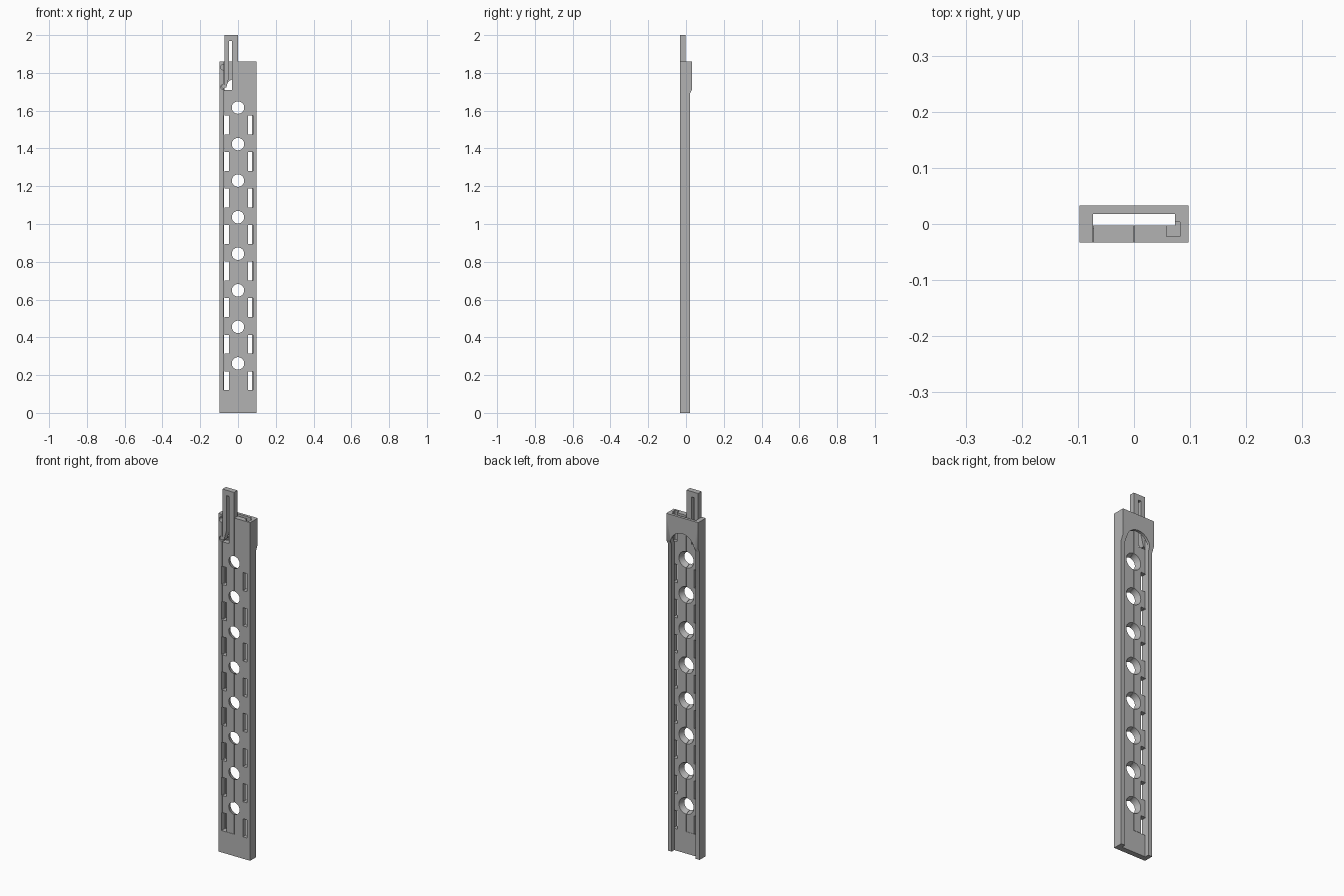
import bpy, bmesh, math
from mathutils import Vector

cube = bpy.data.objects.get("Cube")
if cube:
    bpy.data.objects.remove(cube)

GREY = bpy.data.materials.new("plain grey")
GREY.use_nodes = True
GREY.diffuse_color = (0.45, 0.45, 0.45, 1)
GREY.node_tree.nodes["Principled BSDF"].inputs["Base Color"].default_value = (0.45, 0.45, 0.45, 1)

FRONT, FLOOR, RAIL, BACK = -0.033, -0.003, 0.02, 0.033   # depths
HALF, INNER = 0.097, 0.073                              # widths
TOP, HEAD = 1.86, 1.70                                  # heights
PITCH, COUNT = 0.1935, 8


def loft(bm, a, b):
    """Closed solid between two matching outlines."""
    va, vb = [bm.verts.new(p) for p in a], [bm.verts.new(p) for p in b]
    bm.faces.new(va)
    bm.faces.new(vb[::-1])
    for i in range(len(a)):
        j = (i + 1) % len(a)
        bm.faces.new((va[i], vb[i], vb[j], va[j]))


def plate(bm, outline, y0, y1):
    """Extrude an (x, z) outline through the depth."""
    loft(bm, [(x, y0, z) for x, z in outline], [(x, y1, z) for x, z in outline])


def box(bm, x0, x1, y0, y1, z0, z1):
    plate(bm, [(x0, z0), (x1, z0), (x1, z1), (x0, z1)], y0, y1)


def arc(cx, cz, r, n, sweep=2 * math.pi):
    return [(cx + r * math.cos(sweep * i / n), cz + r * math.sin(sweep * i / n)) for i in range(n)]


def finish(name, bm):
    bmesh.ops.recalc_face_normals(bm, faces=bm.faces[:])
    mesh = bpy.data.meshes.new(name)
    bm.to_mesh(mesh)
    bm.free()
    mesh.materials.append(GREY)
    obj = bpy.data.objects.new(name, mesh)
    bpy.context.collection.objects.link(obj)
    return obj


def make(name, fn, *args):
    bm = bmesh.new()
    fn(bm, *args)
    return finish(name, bm)


def cut(obj, cutters):
    for c in cutters:
        c.hide_render = True
        m = obj.modifiers.new("cut", 'BOOLEAN')
        m.operation, m.solver, m.object = 'DIFFERENCE', 'EXACT', c
    bpy.context.view_layer.update()
    dg = bpy.context.evaluated_depsgraph_get()
    mesh = bpy.data.meshes.new_from_object(obj.evaluated_get(dg))
    obj.modifiers.clear()
    obj.data = mesh


# Shared cutters: countersunk holes and the two rows of slots
def holes(bm):
    for i in range(COUNT):
        z = 0.262 + i * PITCH
        rings = []
        for y in (FRONT - 0.01, FLOOR + 0.01):
            r = 0.033 + 0.012 * (y - FRONT) / (FLOOR - FRONT)
            rings.append([(x, y, h) for x, h in arc(0, z, r, 40)])
        loft(bm, *rings)


def slots(bm):
    for i in range(COUNT):
        z = 0.12 + i * PITCH
        box(bm, 0.053, 0.079, -0.1, FLOOR + 0.0005, z, z + 0.1)
        box(bm, -0.077, -0.048, -0.1, FLOOR + 0.0005, z, z + 0.1)


hole_cut = make("hole_cutter", holes)
slot_cut = make("slot_cutter", slots)

# Body: side profile with the thicker head
side = [(FRONT, 0), (RAIL, 0), (RAIL, 1.69), (BACK, 1.715), (BACK, TOP), (FRONT, TOP)]
body = make("body", loft, [(-HALF, y, z) for y, z in side], [(HALF, y, z) for y, z in side])

# Rear channel, arched opening in the head, bay for the slider, top pocket
channel = make("channel_cutter", box, -INNER, INNER, FLOOR, 0.018, -0.1, 3)
dome = arc(0, HEAD, INNER, 32, math.pi) + [(-INNER, HEAD), (-INNER, -0.1), (INNER, -0.1)]
arch = make("arch_cutter", plate, dome, 0.005, 0.1)
bay = make("bay_cutter", box, -INNER - 0.0005, 0.001, -0.1, 0.004, 0.12, 3)
pocket = make("pocket_cutter", box, 0.058, 0.082, -0.022, 0.004, HEAD, 3)


# Detents for the spring catch
def detents(bm):
    for z in (1.725, 1.83):
        plate(bm, arc(-0.078, z, 0.014, 20), -0.1, FLOOR - 0.004)


detent = make("detent_cutter", detents)
cut(body, [channel, arch, bay, pocket, detent, slot_cut, hole_cut])

# Sliding strip with a spring arm at its upper end
slider = make("slider", box, -INNER + 0.001, -0.001, FRONT, FLOOR, 0.121, 2.0)
gap = [(-0.048, 1.97), (-0.032, 1.97), (-0.032, 1.71), (-0.08, 1.71),
       (-0.08, 1.722), (-0.062, 1.722), (-0.048, 1.775)]
spring_gap = make("spring_gap_cutter", plate, gap, -0.1, 0.1)
cut(slider, [spring_gap, slot_cut, hole_cut])

# Rounded catch at the tip of the spring arm
catch = make("spring_catch", plate, arc(-0.077, 1.728, 0.011, 20), FRONT, FLOOR - 0.005)

for c in (hole_cut, slot_cut, channel, arch, bay, pocket, detent, spring_gap):
    bpy.data.objects.remove(c)

# Smooth round walls, sharp edges elsewhere
bpy.ops.object.select_all(action='DESELECT')
for o in (body, slider, catch):
    o.select_set(True)
    bpy.context.view_layer.objects.active = o
bpy.ops.object.shade_smooth_by_angle(angle=math.radians(30))
